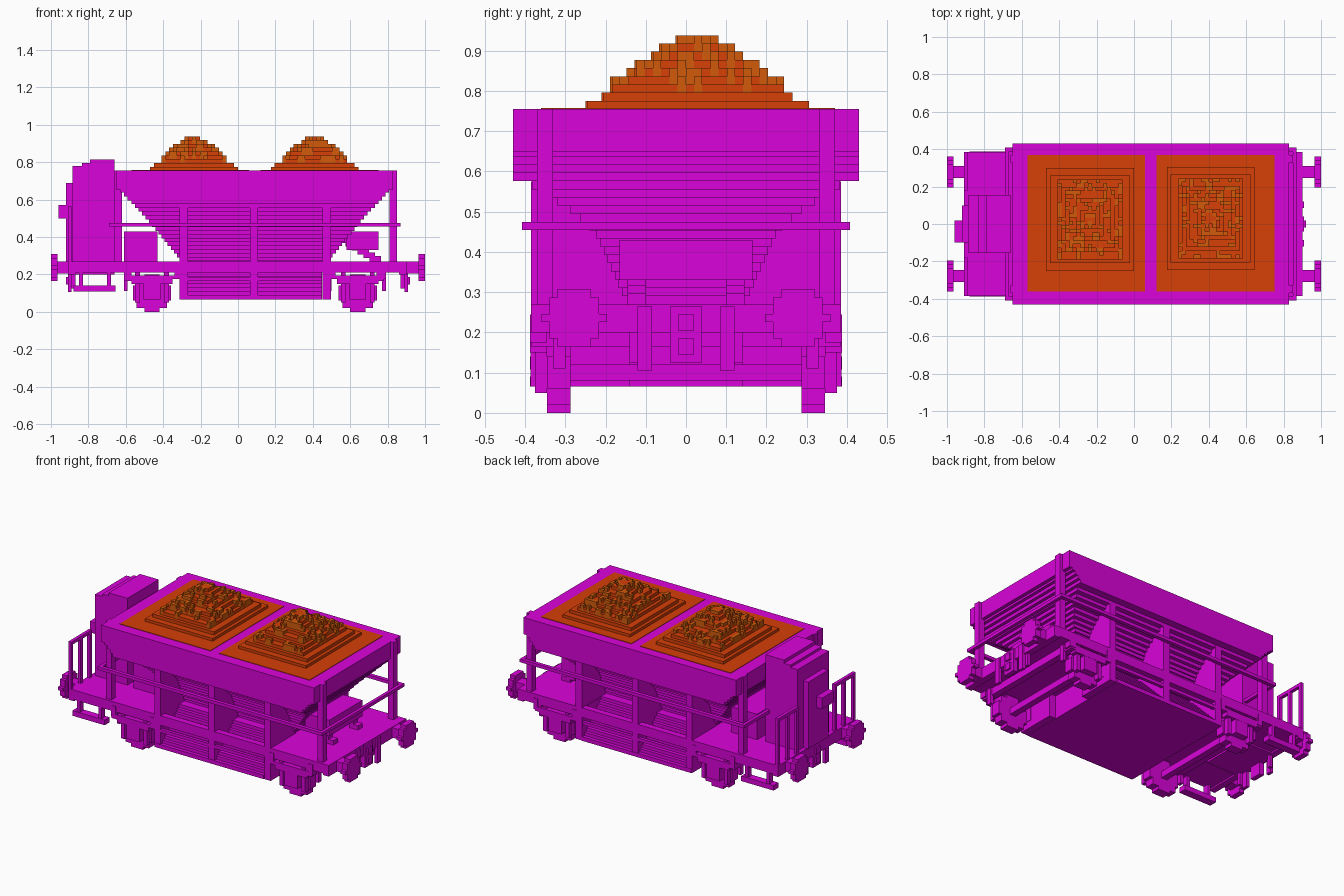
import bpy
import bmesh
import random

random.seed(4)
cube = bpy.data.objects.get("Cube")
if cube:
    bpy.data.objects.remove(cube, do_unlink=True)

STEP = 0.0204      # size of one block
MID = 0.09         # centre of the hopper along the wagon
POSTS = (-0.29, 0.085, 0.475)


def material(name, red, green, blue):
    mat = bpy.data.materials.new(name)
    mat.use_nodes = True
    mat.diffuse_color = (red, green, blue, 1)
    shader = next(n for n in mat.node_tree.nodes if n.type == 'BSDF_PRINCIPLED')
    shader.inputs["Base Color"].default_value = (red, green, blue, 1)
    return mat


paint = material("magenta paint", 0.7, 0.001, 0.7)
ore = material("rust ore", 0.68, 0.05, 0.002)
ore_light = material("pale ore", 0.65, 0.105, 0.003)


def finish(name, bm, *mats):
    mesh = bpy.data.meshes.new(name)
    bm.to_mesh(mesh)
    bm.free()
    for mat in mats:
        mesh.materials.append(mat)
    obj = bpy.data.objects.new(name, mesh)
    bpy.context.collection.objects.link(obj)
    return obj


def add_box(bm, box):
    """box = (x from, x to, y from, y to, z from, z to)"""
    verts = bmesh.ops.create_cube(bm, size=1)["verts"]
    for v in verts:
        for axis in range(3):
            low, high = box[2 * axis], box[2 * axis + 1]
            v.co[axis] = high if v.co[axis] > 0 else low


def part(name, boxes, mirror=False, mat=paint):
    bm = bmesh.new()
    for box in boxes:
        add_box(bm, box)
        if mirror:
            x0, x1, y0, y1, z0, z1 = box
            add_box(bm, (x0, x1, -y1, -y0, z0, z1))
    return finish(name, bm, mat)


def disc_rows(radius, centre_z, rows):
    """Half widths and heights of the rows of a blocky disc."""
    size = 2 * radius / rows
    for i in range(rows):
        off = (i + 0.5) * size - radius
        half = (radius ** 2 - off ** 2) ** 0.5
        half = max(1, round(half / STEP)) * STEP
        yield half, centre_z + off - size / 2, centre_z + off + size / 2


def blend(z, points):
    """Straight-line interpolation through (z, value) points."""
    for (za, a), (zb, b) in zip(points, points[1:]):
        if z <= zb:
            return a + (b - a) * max(0, z - za) / (zb - za)
    return points[-1][1]


# Hopper: stepped funnel under a plain rim
funnel = []
z = 0.27
while z < 0.65:
    half_x = blend(z, [(0.27, 0.4), (0.48, 0.57), (0.65, 0.73)])
    half_y = blend(z, [(0.27, 0.15), (0.44, 0.225), (0.49, 0.28), (0.56, 0.39), (0.575, 0.43)])
    funnel.append((MID - half_x, MID + half_x, -half_y, half_y, z, z + STEP))
    z += STEP
part("hopper_funnel", funnel)
part("hopper_rim", [(-0.65, 0.83, -0.43, 0.43, 0.65, 0.755)])

# Ore bed on both sides of the centre divider
for name, x0, x1 in (("left_bay", 0.12, 0.75), ("right_bay", -0.57, 0.06)):
    part("ore_bed_" + name, [(x0, x1, -0.36, 0.37, 0.74, 0.758)], mat=ore)


# Ore heaps: stepped pyramids with a rough upper half
def heap(name, cx, cy, cells):
    span = range(-cells - 2, cells + 3)
    levels, pale = {}, set()
    for i in span:
        for j in span:
            dist = max(abs(i), abs(j) * 0.84)
            level = int(max(0, min(9, (cells + 1.5 - dist) / 1.25)))
            if dist > cells:
                level = 0
            elif level == 9 and i * i + j * j > 4:
                level = 8
            if level > 2 and random.random() < 0.3:
                level = min(9, level + 1)
                pale.add((i, j))
            levels[i, j] = level
    bm = bmesh.new()
    sides = [((1, 0), (1, -1), (1, 1)), ((-1, 0), (-1, 1), (-1, -1)),
             ((0, 1), (1, 1), (-1, 1)), ((0, -1), (-1, -1), (1, -1))]

    def quad(points, index):
        face = bm.faces.new([bm.verts.new(p) for p in points])
        face.material_index = index

    for (i, j), level in levels.items():
        if level == 0:
            continue
        x, y, h = cx + i * STEP, cy + j * STEP, STEP / 2
        top, index = 0.755 + level * STEP, int((i, j) in pale)
        quad([(x - h, y - h, top), (x + h, y - h, top),
              (x + h, y + h, top), (x - h, y + h, top)], index)
        for (di, dj), a, b in sides:
            low = levels.get((i + di, j + dj), 0)
            if low < level:
                base = 0.755 + low * STEP
                ax, ay = x + a[0] * h, y + a[1] * h
                bx, by = x + b[0] * h, y + b[1] * h
                quad([(ax, ay, base), (bx, by, base), (bx, by, top), (ax, ay, top)], index)
    return finish(name, bm, ore, ore_light)


heap("ore_heap_right", -0.235, 0.025, 11)
heap("ore_heap_left", 0.41, 0.03, 11)

# Posts carrying the hopper, and the rail that rings it
part("corner_posts", [(x, x + 0.04, 0.33, 0.37, 0.27, 0.755) for x in (-0.66, 0.81)], mirror=True)
part("side_ribs", [(x - 0.022, x + 0.022, 0.14, 0.385, 0.065, 0.575) for x in POSTS], mirror=True)
part("side_rails", [(-0.69, 0.87, 0.385, 0.408, 0.455, 0.475)], mirror=True)
part("end_rails", [(x, x + 0.02, -0.4, 0.4, 0.455, 0.475) for x in (-0.69, 0.85)])

# Decks at both ends, joined by sills beside the hopper outlet
part("decks", [(-0.9, -0.31, -0.385, 0.385, 0.21, 0.27), (0.45, 0.88, -0.385, 0.385, 0.21, 0.27)])
part("sills", [(-0.31, 0.45, 0.345, 0.385, 0.21, 0.27)], mirror=True)
part("headstocks", [(-0.91, -0.87, -0.385, 0.385, 0.2, 0.27), (0.86, 0.9, -0.385, 0.385, 0.2, 0.27)])
part("cross_beams", [(x, x + 0.04, -0.385, 0.385, 0.165, 0.21) for x in (-0.61, 0.74)])

# Discharge box between the wheels, with stepped flaps on each side
part("discharge_floor", [(-0.31, 0.45, -0.388, 0.388, 0.065, 0.09)])
flaps = []
for k in range(9):
    half_y, low = 0.365 - k * STEP, 0.09 + k * STEP
    flaps.append((-0.31, 0.45, -half_y, half_y, low, low + STEP))
part("discharge_flaps", flaps)
part("discharge_bar", [(-0.31, 0.45, 0.365, 0.385, 0.165, 0.185)], mirror=True)

# Equipment chests under the sloping ends, with stepped struts
part("equipment_chests", [(-0.61, -0.43, -0.165, 0.165, 0.27, 0.43),
                          (0.58, 0.75, -0.165, 0.165, 0.33, 0.43)])
struts = []
for k in range(8):
    x, z = 0.48 + k * 0.032, 0.43 - k * STEP
    struts.append((x, x + 0.06, 0.1, 0.145, z - STEP, z + STEP / 2))
part("end_struts", struts, mirror=True)

# Control cabinet and its handrails
part("cabinet", [(-0.885, -0.66, -0.155, 0.155, 0.2, 0.78),
                 (-0.835, -0.66, -0.155, 0.155, 0.78, 0.795),
                 (-0.79, -0.66, -0.155, 0.155, 0.795, 0.815),
                 (-0.92, -0.885, -0.1, 0.1, 0.27, 0.69),
                 (-0.96, -0.92, -0.1, 0.02, 0.5, 0.57)])
part("handrails", [(-0.91, -0.89, y, y + STEP, 0.27, 0.56) for y in (0.18, 0.27, 0.365)]
     + [(-0.91, -0.89, 0.18, 0.385, 0.545, 0.565)], mirror=True)

# Footboards and hangers
part("footboards", [(-0.88, -0.655, 0.34, 0.388, 0.108, 0.14)]
     + [(x, x + 0.02, 0.35, 0.385, 0.14, 0.21) for x in (-0.85, -0.7)], mirror=True)
part("brake_hangers", [(x, x + 0.02, 0.3, 0.33, 0.11, 0.21) for x in (-0.61, 0.48, 0.77)], mirror=True)

# Wheels, axles, axle boxes and springs
for name, x in (("right", -0.46), ("left", 0.64)):
    part("wheels_" + name, [(x - half, x + half, 0.287, 0.345, low, high)
                            for half, low, high in disc_rows(0.1, 0.1, 10)], mirror=True)
    part("axle_" + name, [(x - 0.02, x + 0.02, -0.3, 0.3, 0.08, 0.12)])
    part("axle_boxes_" + name,
         [(x - 0.045, x + 0.045, 0.345, 0.387, 0.065, 0.15),
          (x - 0.09, x - 0.065, 0.345, 0.375, 0.05, 0.21),
          (x + 0.065, x + 0.09, 0.345, 0.375, 0.05, 0.21),
          (x - 0.11, x + 0.11, 0.345, 0.388, 0.15, 0.175),
          (x - 0.15, x + 0.15, 0.345, 0.388, 0.175, 0.195),
          (x - 0.15, x - 0.12, 0.345, 0.388, 0.195, 0.245),
          (x + 0.12, x + 0.15, 0.345, 0.388, 0.195, 0.245)], mirror=True)

# Buffers, couplings and hoses at both ends
for name, side in (("right_end", -1), ("left_end", 1)):
    def along(inner, outer):
        return tuple(sorted((side * inner, side * outer)))
    part("buffer_heads_" + name, [(*along(0.965, 1), 0.278 - half, 0.278 + half, low, high)
                                  for half, low, high in disc_rows(0.072, 0.236, 7)], mirror=True)
    part("buffer_stems_" + name, [(*along(0.88, 0.97), 0.245, 0.31, 0.205, 0.268)], mirror=True)
    part("coupling_" + name, [(*along(0.88, 0.91), -0.04, 0.04, 0.125, 0.265),
                              (*along(0.9, 0.92), -0.02, 0.02, 0.205, 0.245),
                              (*along(0.9, 0.92), -0.02, 0.02, 0.145, 0.185)])
    part("hoses_" + name, [(*along(0.89, 0.91), 0.085, 0.12, 0.105, 0.265),
                           (*along(0.87, 0.89), 0.12, 0.14, 0.125, 0.21)], mirror=True)
